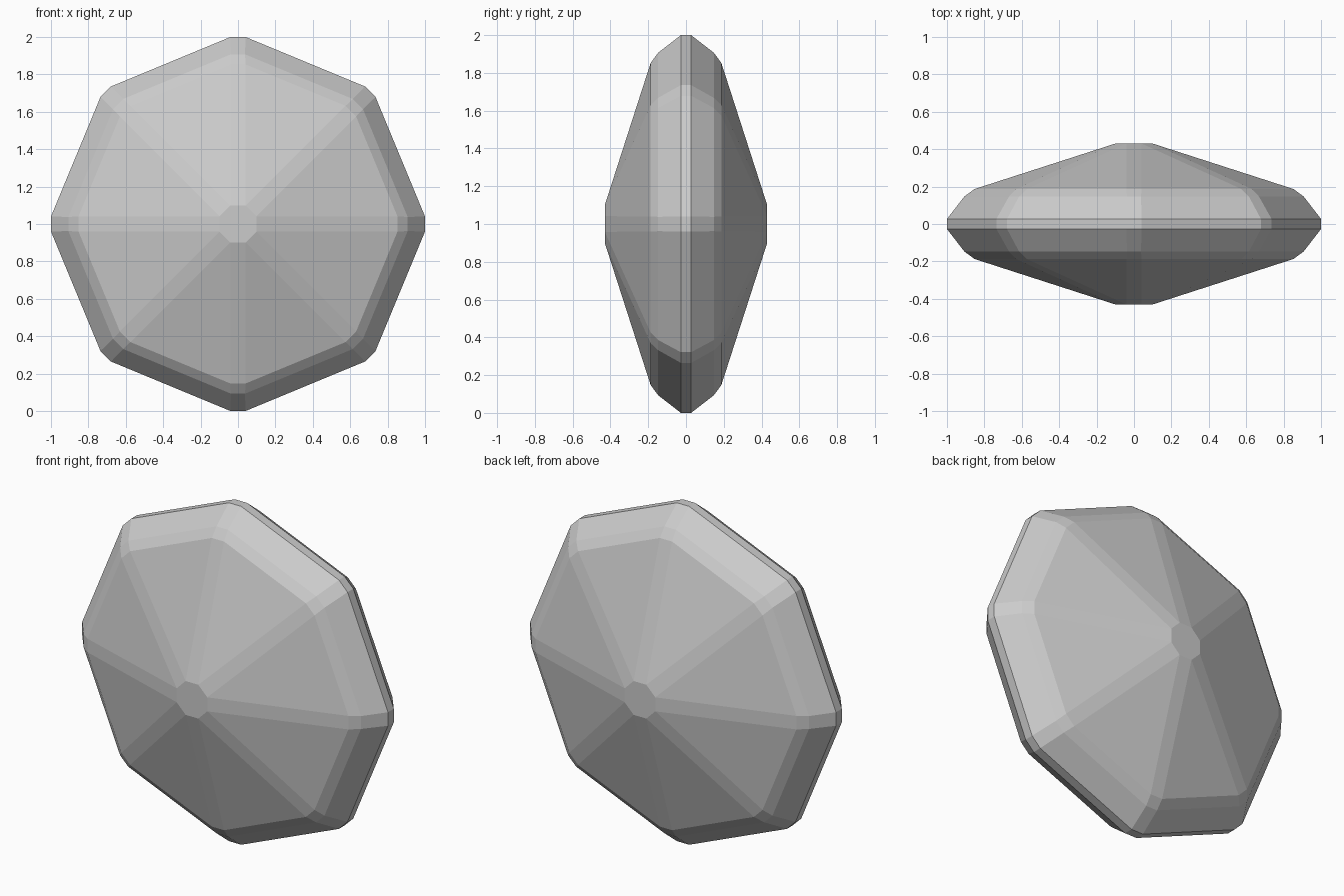
import bpy, bmesh
from math import pi
from mathutils import Matrix, Vector

if "Cube" in bpy.data.objects:
    bpy.data.objects.remove(bpy.data.objects["Cube"])

SIDES = 8
# half profile from rim to hub: (distance to corner flat, depth, half width of corner flat)
half = [(1.0, 0.027, 0.04), (0.907, 0.147, 0.038), (0.853, 0.187, 0.04), (0.1, 0.43, 0.0414)]
profile = [(r, -d, w) for r, d, w in reversed(half)] + half

bm = bmesh.new()

# octagonal rings with chamfered corners
rings = []
for r, y, w in profile:
    ring = []
    for i in range(SIDES):
        rot = Matrix.Rotation(i * 2 * pi / SIDES, 3, 'Y')
        for s in (1, -1):
            ring.append(bm.verts.new(rot @ Vector((r, y, w * s)) + Vector((0, 0, 1))))
    rings.append(ring)

# facets between rings, and the flat hubs
n = SIDES * 2
for a, b in zip(rings, rings[1:]):
    for i in range(n):
        j = (i + 1) % n
        bm.faces.new((a[i], a[j], b[j], b[i]))
bm.faces.new(rings[0])
bm.faces.new(rings[-1])
bmesh.ops.recalc_face_normals(bm, faces=bm.faces)

mesh = bpy.data.meshes.new("faceted_disc")
bm.to_mesh(mesh)
bm.free()
bpy.context.collection.objects.link(bpy.data.objects.new("faceted_disc", mesh))
